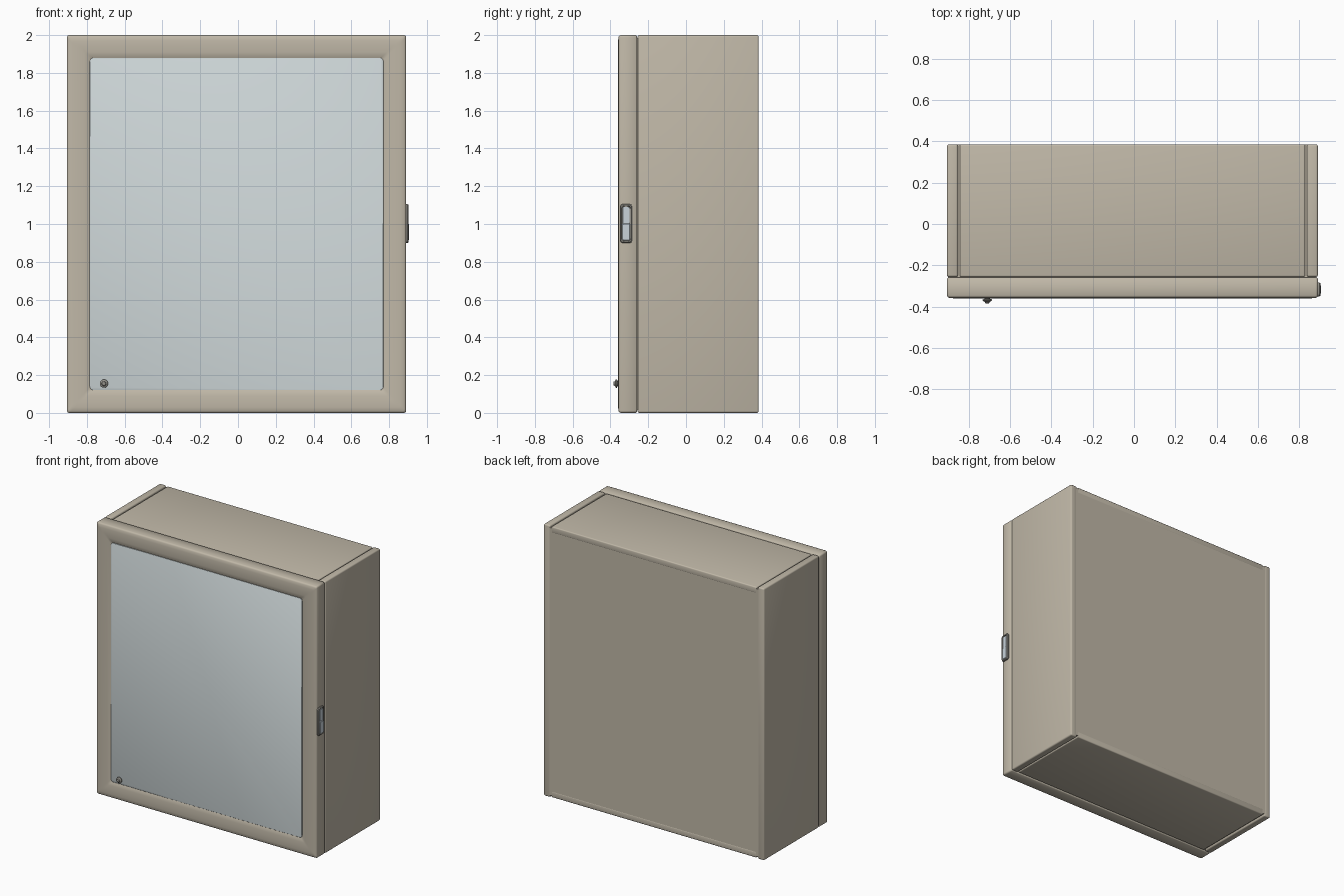
import bpy, bmesh, math

if "Cube" in bpy.data.objects:
    bpy.data.objects.remove(bpy.data.objects["Cube"])


def material(name, rgb):
    m = bpy.data.materials.new(name)
    m.diffuse_color = (*rgb, 1)
    m.use_nodes = True
    m.node_tree.nodes["Principled BSDF"].inputs["Base Color"].default_value = m.diffuse_color
    return m


BEIGE = material("beige enamel", (0.53, 0.48, 0.39))
GLASS = material("mirror glass", (0.60, 0.66, 0.67))
STEEL = material("grey metal", (0.30, 0.29, 0.26))
BRIGHT = material("bright metal", (0.58, 0.65, 0.70))


def finish(bm, name, mat, angle=40):
    bmesh.ops.recalc_face_normals(bm, faces=bm.faces)
    me = bpy.data.meshes.new(name)
    bm.to_mesh(me)
    bm.free()
    me.materials.append(mat)
    ob = bpy.data.objects.new(name, me)
    bpy.context.collection.objects.link(ob)
    bpy.ops.object.select_all(action='DESELECT')
    ob.select_set(True)
    bpy.context.view_layer.objects.active = ob
    bpy.ops.object.shade_smooth_by_angle(angle=math.radians(angle))
    return ob


def box(name, lo, hi, mat, bevel=0.0):
    bm = bmesh.new()
    bmesh.ops.create_cube(bm, size=1)
    for v in bm.verts:
        v.co = [(a + b) / 2 + c * (b - a) for a, b, c in zip(lo, hi, v.co)]
    if bevel:
        bmesh.ops.bevel(bm, geom=bm.edges[:], offset=bevel, segments=3,
                        profile=0.5, affect='EDGES')
    return finish(bm, name, mat)


def round_rect(u0, u1, v0, v1, r, n=4):
    """Outline of a rectangle with rounded corners."""
    pts = []
    for k, (cu, cv) in enumerate([(u1 - r, v1 - r), (u0 + r, v1 - r),
                                  (u0 + r, v0 + r), (u1 - r, v0 + r)]):
        for i in range(n + 1):
            a = math.pi / 2 * (k + i / n)
            pts.append((cu + r * math.cos(a), cv + r * math.sin(a)))
    return pts


def loft(name, loops, mat, angle=40):
    """Skin a stack of equal-length 3D outlines and cap both ends."""
    bm = bmesh.new()
    rings = [[bm.verts.new(p) for p in lp] for lp in loops]
    n = len(rings[0])
    for a, b in zip(rings, rings[1:]):
        for i in range(n):
            j = (i + 1) % n
            bm.faces.new((a[i], a[j], b[j], b[i]))
    bm.faces.new(rings[0])
    bm.faces.new(rings[-1])
    return finish(bm, name, mat, angle)


def front_loop(inset, y, r=0.012):
    return [(u, y, v) for u, v in
            round_rect(X0 + inset, X1 - inset, inset, 2 - inset, r)]


X0, X1 = -0.905, 0.89       # cabinet width
FRONT, BACK = -0.256, 0.385  # cabinet body depth

# Cabinet body: core, two side panels, top and bottom panels with seams between
box("cabinet_core", (X0 + 0.006, -0.27, 0.015), (X1 - 0.006, BACK - 0.001, 1.985), BEIGE)
box("left_side", (X0, FRONT, 0), (X0 + 0.053, BACK, 2), BEIGE, 0.01)
box("right_side", (X1 - 0.053, FRONT, 0), (X1, BACK, 2), BEIGE, 0.01)
for name, z0, z1 in (("top_panel", 1.95, 1.996), ("bottom_panel", 0.004, 0.05)):
    box(name, (X0 + 0.062, FRONT, z0), (X1 - 0.062, BACK, z1), BEIGE, 0.008)

# Door with gently crowned frame
profile = [(0.004, -0.26), (0, -0.265), (0, -0.346), (0.003, -0.353), (0.010, -0.357),
           (0.03, -0.3595), (0.06, -0.360), (0.09, -0.358), (0.118, -0.354), (0.123, -0.350)]
loft("door_frame", [front_loop(i, y) for i, y in profile], BEIGE, 50)

# Mirror pane
loft("mirror", [front_loop(i, y, 0.02) for i, y in
                ((0.12, -0.348), (0.12, -0.355), (0.1215, -0.3565))], GLASS)

# Small round knob near the lower left mirror corner
loft("knob", [[(-0.71 + r * math.cos(t * math.tau / 24), y,
                0.155 + r * math.sin(t * math.tau / 24)) for t in range(24)]
              for r, y in ((0.013, -0.35), (0.013, -0.362), (0.022, -0.365),
                           (0.022, -0.371), (0.012, -0.377), (0.010, -0.383),
                           (0.006, -0.385))], STEEL, 30)


# Latch on the right edge of the door
def side_loop(inset, x, z0=0.90, z1=1.105, r=0.014):
    return [(x, u, v) for u, v in
            round_rect(-0.350 + inset, -0.284 - inset, z0 + inset, z1 - inset, r)]


loft("latch_bezel", [side_loop(i, x) for i, x in
                     ((0, 0.88), (0, 0.898), (0.004, 0.903), (0.009, 0.903),
                      (0.011, 0.896))], STEEL, 30)
loft("latch_lever", [side_loop(i, x, 0.90, 1.015, 0.006) for i, x in
                     ((0.012, 0.89), (0.012, 0.902), (0.015, 0.905))], BRIGHT, 30)
loft("latch_slide", [side_loop(i, x, 0.985, 1.105, 0.006) for i, x in
                     ((0.014, 0.89), (0.014, 0.899), (0.016, 0.901))], BRIGHT, 30)
